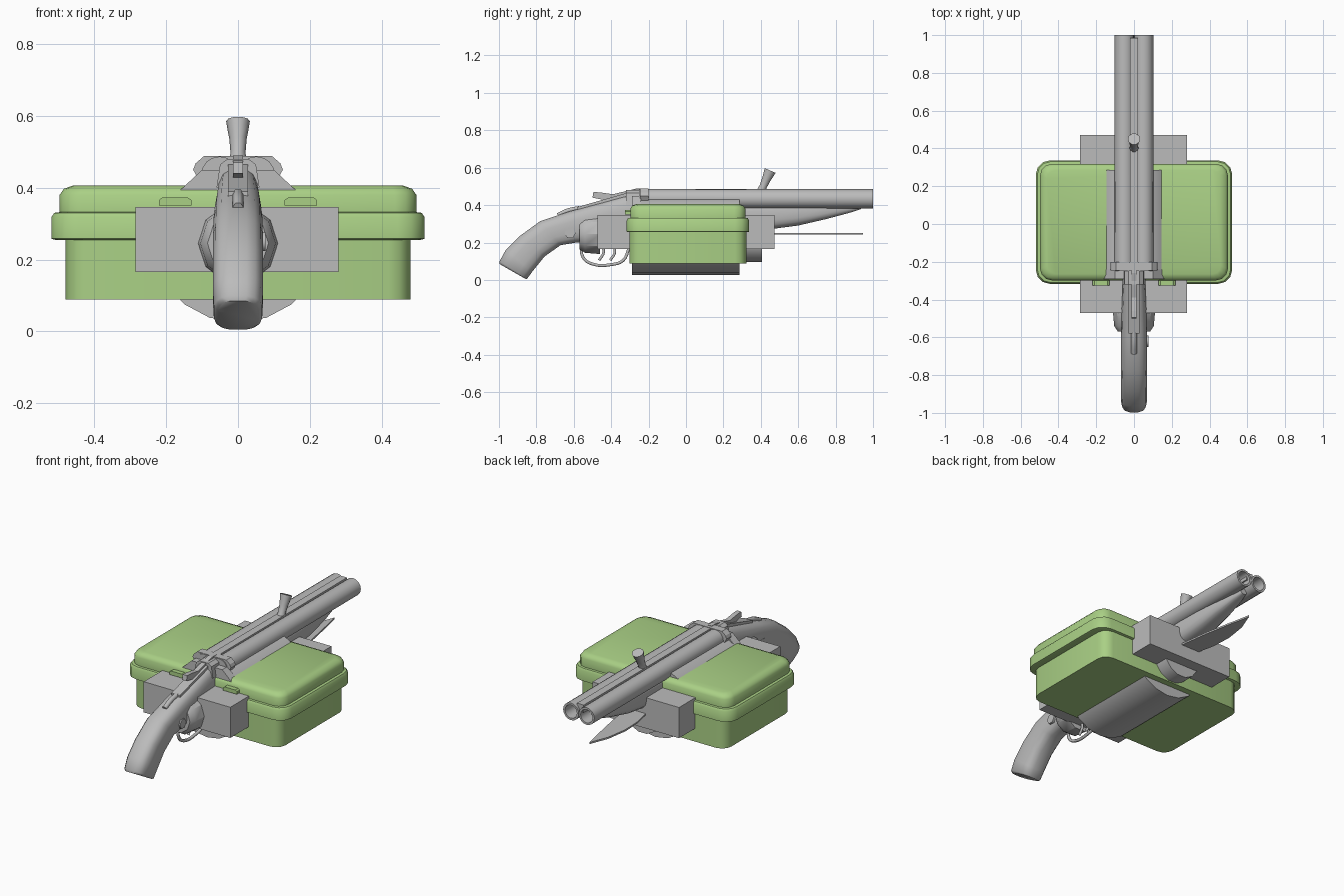
import bpy, bmesh, math
from mathutils import Vector

if "Cube" in bpy.data.objects:
    bpy.data.objects.remove(bpy.data.objects["Cube"])


def material(name, rgb):
    m = bpy.data.materials.new(name)
    m.diffuse_color = (*rgb, 1)
    m.use_nodes = True
    m.node_tree.nodes["Principled BSDF"].inputs["Base Color"].default_value = m.diffuse_color
    return m


GREY = material("metal_grey", (0.5, 0.5, 0.5))
GREEN = material("light_green", (0.40, 0.63, 0.235))


def finish(name, bm, mat, angle=35):
    bmesh.ops.recalc_face_normals(bm, faces=bm.faces[:])
    me = bpy.data.meshes.new(name)
    bm.to_mesh(me)
    bm.free()
    me.materials.append(mat)
    ob = bpy.data.objects.new(name, me)
    bpy.context.collection.objects.link(ob)
    bpy.ops.object.select_all(action='DESELECT')
    ob.select_set(True)
    bpy.context.view_layer.objects.active = ob
    if angle:
        bpy.ops.object.shade_smooth_by_angle(angle=math.radians(angle))
    return ob


def loft(name, rings, mat, angle=35):
    """Skin a list of equal-length point rings and cap both ends."""
    bm = bmesh.new()
    rows = [[bm.verts.new(p) for p in r] for r in rings]
    n = len(rows[0])
    for a, b in zip(rows, rows[1:]):
        for i in range(n):
            j = (i + 1) % n
            bm.faces.new((a[i], a[j], b[j], b[i]))
    bm.faces.new(rows[0])
    bm.faces.new(rows[-1])
    return finish(name, bm, mat, angle)


def lathe(name, stations, cx, cz, mat, sides=16, sx=1.0, turn=0.0, angle=35):
    """Round body along y from (y, radius) stations."""
    return loft(name, [[(cx + sx * r * math.cos(2 * math.pi * i / sides + turn), y,
                         cz + r * math.sin(2 * math.pi * i / sides + turn))
                        for i in range(sides)] for y, r in stations], mat, angle)


def side_loft(name, stations, mat, sides=16, power=0.65):
    """Body from side stations (top y, top z, bottom y, bottom z, half width)."""
    rings = []
    for ty, tz, by, bz, hx in stations:
        ring = []
        for i in range(sides):
            a = 2 * math.pi * (i + 0.5) / sides
            c, s = math.cos(a), math.sin(a)
            x = hx * math.copysign(abs(c) ** power, c)
            t = 0.5 + 0.5 * math.copysign(abs(s) ** power, s)
            ring.append((x, by + (ty - by) * t, bz + (tz - bz) * t))
        rings.append(ring)
    return loft(name, rings, mat, 50)


def tray(name, levels, mat, cy=0.01, seg=3):
    """Rounded-rectangle stack from (z, half x, half y, corner radius)."""
    rings = []
    for z, hx, hy, r in levels:
        ring = []
        for k, (qx, qy) in enumerate(((1, 1), (-1, 1), (-1, -1), (1, -1))):
            for i in range(seg + 1):
                a = math.pi / 2 * (k + i / seg)
                ring.append((qx * (hx - r) + r * math.cos(a),
                             cy + qy * (hy - r) + r * math.sin(a), z))
        rings.append(ring)
    return loft(name, rings, mat, 40)


def plate(name, pts, axis, lo, hi, mat):
    """Extrude a 2D outline along one axis between lo and hi."""
    def put(p, d):
        v = list(p)
        v.insert(axis, d)
        return v
    return loft(name, [[put(p, lo) for p in pts], [put(p, hi) for p in pts]], mat, 0)


def block(name, x0, x1, y0, y1, z0, z1, mat):
    return plate(name, [(x0, y0), (x1, y0), (x1, y1), (x0, y1)], 2, z0, z1, mat)


def tube(name, pts, r, mat):
    cu = bpy.data.curves.new(name, 'CURVE')
    cu.dimensions = '3D'
    cu.bevel_depth = r
    cu.bevel_resolution = 1
    cu.resolution_u = 4
    cu.use_fill_caps = True
    sp = cu.splines.new('BEZIER')
    sp.bezier_points.add(len(pts) - 1)
    for bp, p in zip(sp.bezier_points, pts):
        bp.co = p
        bp.handle_left_type = bp.handle_right_type = 'AUTO'
    cu.materials.append(mat)
    ob = bpy.data.objects.new(name, cu)
    bpy.context.collection.objects.link(ob)
    return ob


# Green case: base and flanged lid
tray("case_base", [(0.088, 0.48, 0.313, 0.06), (0.258, 0.48, 0.313, 0.06)], GREEN)
tray("case_lid", [(0.255, 0.51, 0.318, 0.07), (0.258, 0.52, 0.327, 0.075),
                  (0.318, 0.52, 0.327, 0.075), (0.33, 0.512, 0.32, 0.07),
                  (0.332, 0.497, 0.308, 0.06), (0.38, 0.497, 0.308, 0.06),
                  (0.397, 0.485, 0.298, 0.055), (0.406, 0.46, 0.275, 0.045)], GREEN)

# Lid latches
for s, side in ((-1, "left"), (1, "right")):
    plate("latch_" + side, [(s * 0.175 + dx, z) for dx, z in (
        (-0.045, 0.35), (0.045, 0.35), (0.045, 0.366), (0.035, 0.373),
        (-0.035, 0.373), (-0.045, 0.366))], 1, -0.325, -0.29, GREEN)

# Block and drum running through the case
block("cross_block", -0.285, 0.28, -0.472, 0.472, 0.165, 0.346, GREY)
lathe("drum", [(-0.29, 0.215), (0.285, 0.215)], 0, 0.24, GREY, 18, 1.08, math.pi / 18)
lathe("front_knob", [(-0.57, 0.085), (-0.54, 0.105), (-0.46, 0.112)], 0, 0.245, GREY, 10)
lathe("rear_disc", [(0.28, 0.128), (0.405, 0.128)], 0, 0.22, GREY, 14, 0.95)

# Twin hollow barrels with top rib
for s, side in ((-1, "left"), (1, "right")):
    lathe("barrel_" + side, [(-0.25, 0.053), (1.0, 0.051), (1.0, 0.039), (0.55, 0.039)],
          s * 0.051, 0.434, GREY, 16)
block("top_rib", -0.022, 0.022, -0.2, 0.985, 0.44, 0.486, GREY)

# Fore-end tapering under the barrels
side_loft("fore_end", [(0.25, 0.42, 0.25, 0.25, 0.07), (0.47, 0.42, 0.47, 0.273, 0.072),
                       (0.6, 0.42, 0.6, 0.29, 0.068), (0.75, 0.42, 0.75, 0.325, 0.055),
                       (0.88, 0.42, 0.88, 0.36, 0.035), (0.935, 0.42, 0.935, 0.378, 0.02)],
          GREY)

# Stock and receiver
side_loft("stock", [(-0.997, 0.085, -0.855, 0.004, 0.058), (-0.998, 0.1, -0.848, 0.006, 0.068),
                    (-0.965, 0.16, -0.82, 0.045, 0.071), (-0.89, 0.235, -0.755, 0.125, 0.071),
                    (-0.78, 0.315, -0.67, 0.185, 0.07), (-0.62, 0.368, -0.58, 0.2, 0.069),
                    (-0.45, 0.415, -0.45, 0.2, 0.066), (-0.31, 0.455, -0.31, 0.2, 0.06),
                    (-0.2, 0.465, -0.2, 0.2, 0.06)], GREY)

# Breech block with wide shoulders
plate("breech", [(-0.125, 0.45), (-0.118, 0.468), (-0.095, 0.488), (0.095, 0.488),
                 (0.118, 0.468), (0.125, 0.45), (0.09, 0.39), (-0.09, 0.39)],
      1, -0.245, -0.2, GREY)
plate("breech_neck", [(-0.06, 0.4), (-0.05, 0.465), (-0.03, 0.48), (0.03, 0.48),
                      (0.05, 0.465), (0.06, 0.4)], 1, -0.32, -0.2, GREY)
# Flared skirt behind the breech
plate("breech_skirt", [(-0.17, 0.385), (-0.1, 0.45), (0.1, 0.45), (0.17, 0.385)],
      1, -0.29, -0.24, GREY)

# Hammer, top strap and safety button
plate("top_strap", [(-0.58, 0.36), (-0.58, 0.39), (-0.3, 0.47), (-0.3, 0.42)],
      0, -0.028, 0.028, GREY)
plate("hammer", [(-0.5, 0.44), (-0.495, 0.47), (-0.46, 0.468), (-0.39, 0.458), (-0.26, 0.49),
                 (-0.22, 0.49), (-0.22, 0.45), (-0.4, 0.42)], 0, -0.014, 0.014, GREY)
tube("rear_strap", [(0, -0.57, 0.382), (0, -0.63, 0.37), (0, -0.685, 0.345)], 0.015, GREY)
tube("side_screw", [(-0.07, -0.62, 0.25), (0.076, -0.62, 0.25)], 0.03, GREY)

# Trigger guard and twin triggers
tube("trigger_guard", [(0, -0.56, 0.2), (0, -0.55, 0.12), (0, -0.5, 0.085), (0, -0.4, 0.082),
                       (0, -0.335, 0.105), (0, -0.305, 0.17)], 0.009, GREY)
for i, y in enumerate((-0.46, -0.4)):
    tube("trigger_%d" % (i + 1), [(0, y, 0.21), (0, y + 0.02, 0.15), (0, y - 0.005, 0.105)],
         0.008, GREY)

# Tilted flared peg on the barrels
base, tip = Vector((0, 0.395, 0.46)), Vector((0, 0.45, 0.585))
d = (tip - base).normalized()
u, w = Vector((1, 0, 0)), d.cross(Vector((1, 0, 0)))
loft("flared_peg", [[base.lerp(tip, t) + r * (math.cos(a) * u + math.sin(a) * w)
                     for a in (2 * math.pi * i / 10 for i in range(10))]
                    for t, r in ((0, 0.026), (0.3, 0.021), (0.6, 0.024), (0.85, 0.03),
                                 (1, 0.033))], GREY, 40)

# Flat curved blade below the barrels
plate("blade", [(-0.065, 0.46), (-0.09, 0.58), (-0.095, 0.7), (-0.075, 0.83), (-0.03, 0.945),
                (0.0, 0.8), (0.03, 0.64), (0.055, 0.46)], 2, 0.242, 0.252, GREY)
